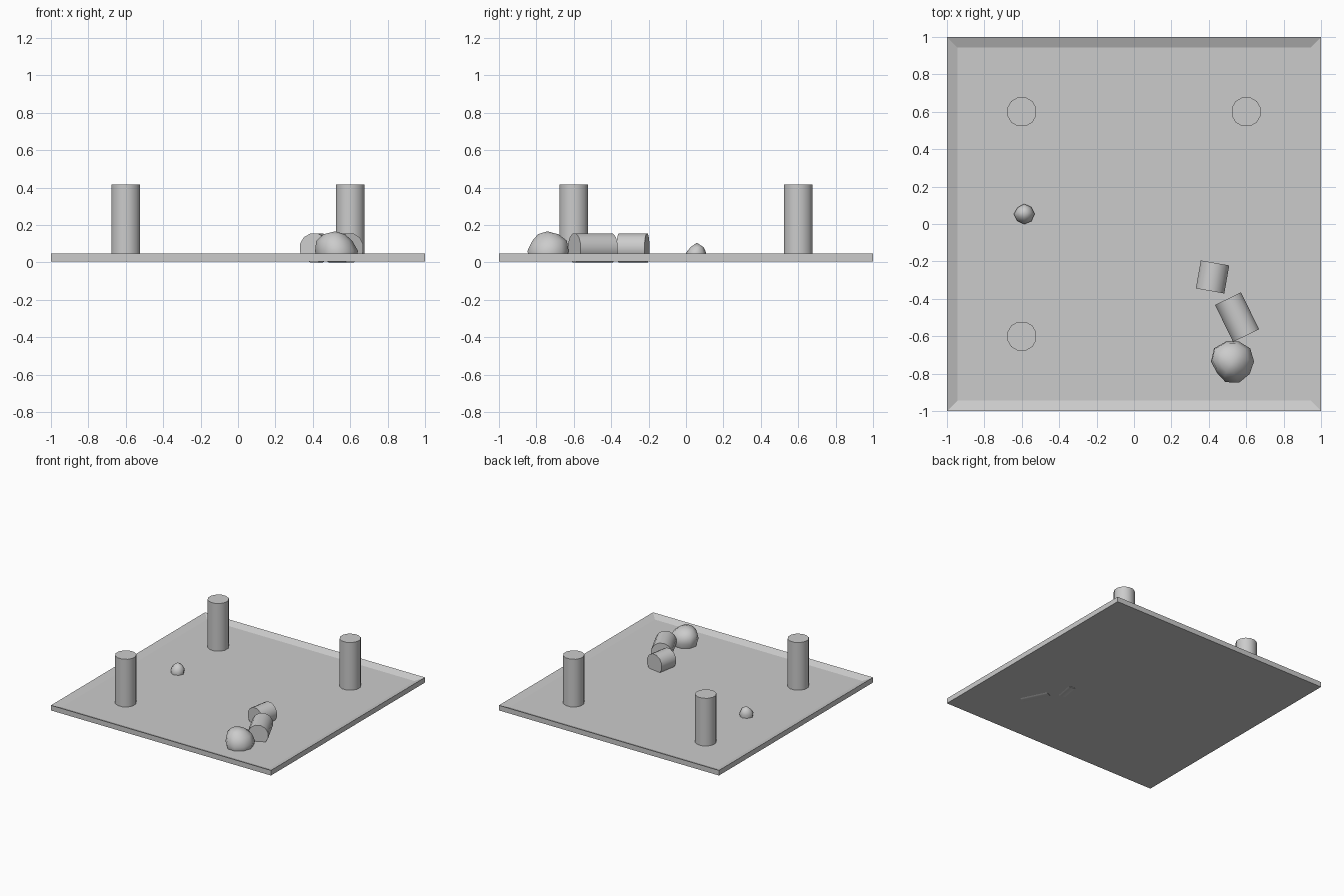
import bpy
import bmesh
import math
from mathutils import Matrix

cube = bpy.data.objects.get("Cube")
if cube:
    bpy.data.objects.remove(cube, do_unlink=True)

# One plain grey for everything
GREY = (0.6, 0.6, 0.6, 1.0)
stone = bpy.data.materials.new("stone grey")
stone.use_nodes = True
stone.diffuse_color = GREY
for node in stone.node_tree.nodes:
    if node.type == "BSDF_PRINCIPLED":
        node.inputs["Base Color"].default_value = GREY

FLOOR = 0.023
RADIUS = 0.08


def finish(bm, name, smooth_angle=None):
    bmesh.ops.recalc_face_normals(bm, faces=bm.faces)
    mesh = bpy.data.meshes.new(name)
    bm.to_mesh(mesh)
    bm.free()
    mesh.materials.append(stone)
    obj = bpy.data.objects.new(name, mesh)
    bpy.context.collection.objects.link(obj)
    if smooth_angle:
        bpy.ops.object.select_all(action="DESELECT")
        obj.select_set(True)
        bpy.context.view_layer.objects.active = obj
        bpy.ops.object.shade_smooth_by_angle(angle=math.radians(smooth_angle))
    return obj


def drum(name, length, matrix):
    """Twelve-sided cylinder with flats facing its own x and y."""
    bm = bmesh.new()
    bmesh.ops.create_cone(bm, cap_ends=True, segments=12, radius1=RADIUS,
                          radius2=RADIUS, depth=length,
                          matrix=matrix @ Matrix.Rotation(math.radians(15), 4, "Z"))
    return finish(bm, name, 40)


def rock(name, x, y, outline, rings, peak):
    """Lumpy dome: outline radii repeated in rings (scale, z, dx, dy)."""
    bm = bmesh.new()
    count = len(outline)
    loops = []
    for scale, z, dx, dy in rings:
        loop = []
        for i, r in enumerate(outline):
            a = math.tau * i / count
            loop.append(bm.verts.new((x + dx + r * scale * math.cos(a),
                                      y + dy + r * scale * math.sin(a), z)))
        loops.append(loop)
    top = bm.verts.new(peak)
    bm.faces.new(loops[0][::-1])
    for low, high in zip(loops, loops[1:]):
        for i in range(count):
            j = (i + 1) % count
            bm.faces.new((low[i], low[j], high[j]))
            bm.faces.new((low[i], high[j], high[i]))
    for i in range(count):
        bm.faces.new((loops[-1][i], loops[-1][(i + 1) % count], top))
    return finish(bm, name, 60)


# Floor slab with a shallow sloped rim
bm = bmesh.new()
bmesh.ops.create_cube(bm, size=1, matrix=Matrix.Translation((0, 0, 0.025))
                      @ Matrix.Diagonal((2, 2, 0.042, 1)))
upper = [f for f in bm.faces if f.normal.z > 0.9]
bmesh.ops.inset_individual(bm, faces=upper, thickness=0.08, depth=0)
for v in upper[0].verts:
    v.co.z = FLOOR
finish(bm, "floor_slab")

# Standing columns at three corners
for name, x, y in (("back_right", -0.6, 0.6), ("back_left", 0.6, 0.6),
                   ("front_right", -0.6, -0.6)):
    drum(name + "_column", 0.4, Matrix.Translation((x, y, 0.215)))

# Broken pieces of the fallen column
for name, x, y, length, turn in (("short", 0.42, -0.283, 0.152, -10),
                                 ("long", 0.551, -0.498, 0.22, 26)):
    drum(name + "_fallen_piece", length,
         Matrix.Translation((x, y, 0.077))
         @ Matrix.Rotation(math.radians(turn), 4, "Z")
         @ Matrix.Rotation(math.radians(90), 4, "X"))

# Large and small boulders
rock("large_boulder", 0.525, -0.735,
     (0.117, 0.119, 0.113, 0.111, 0.12, 0.113, 0.102, 0.116, 0.119, 0.115),
     ((0.88, 0.015, 0, 0), (1, 0.06, 0, 0), (0.84, 0.115, -0.012, 0.008),
      (0.5, 0.15, -0.012, 0)),
     (0.52, -0.742, 0.166))
rock("small_boulder", -0.587, 0.053,
     (0.056, 0.053, 0.055, 0.05, 0.056, 0.052, 0.054, 0.054),
     ((0.92, 0.015, 0, 0), (1, 0.05, 0, 0), (0.66, 0.08, 0, 0.006)),
     (-0.587, 0.058, 0.105))
